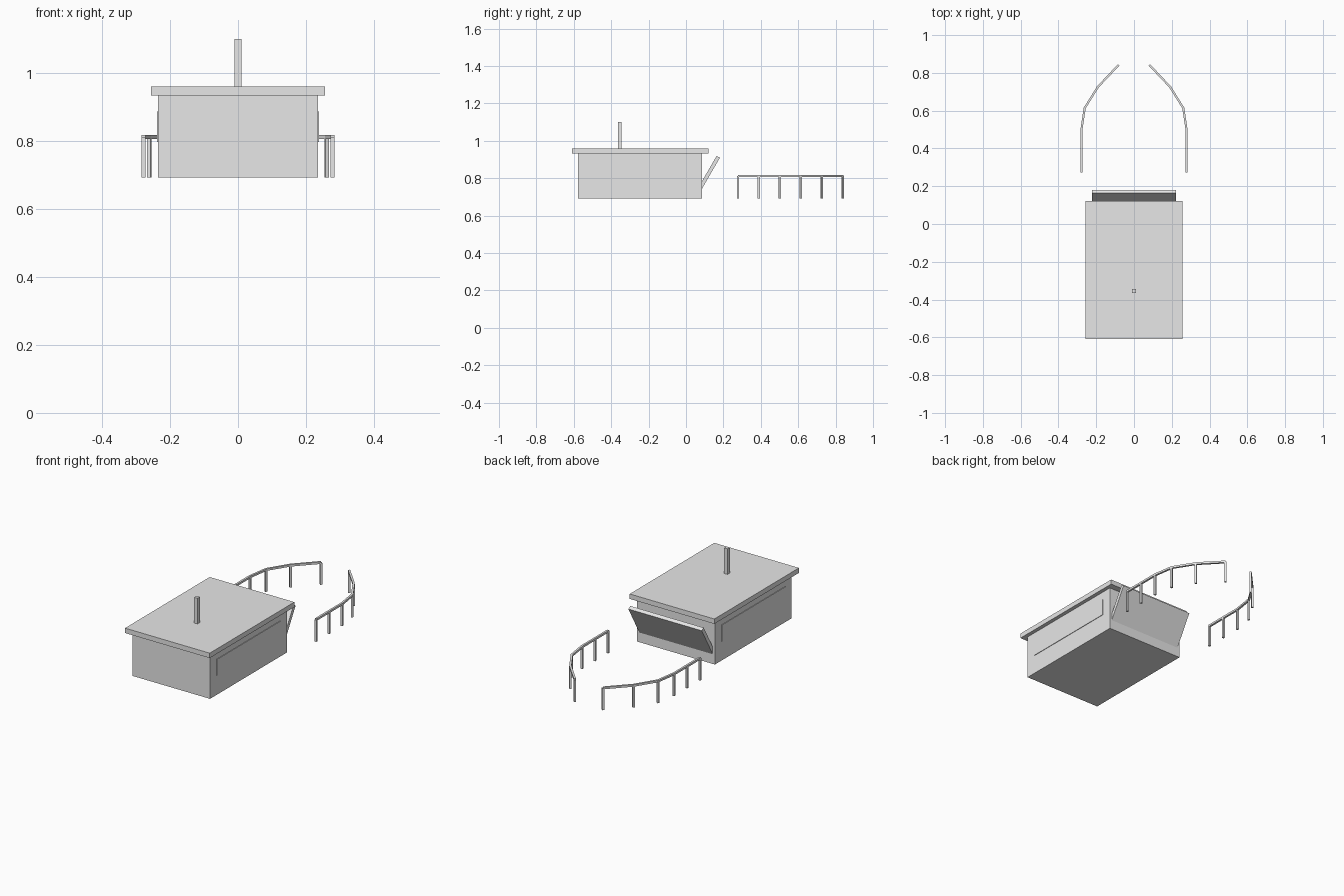
import bpy, bmesh
from math import radians
from mathutils import Vector, Matrix

cube = bpy.data.objects.get("Cube")
if cube:
    bpy.data.objects.remove(cube, do_unlink=True)

grey = bpy.data.materials.new("plain_grey")
grey.use_nodes = True
COLOUR = (0.8, 0.8, 0.8, 1)
grey.diffuse_color = COLOUR
grey.node_tree.nodes["Principled BSDF"].inputs["Base Color"].default_value = COLOUR


def finish(name, bm):
    bmesh.ops.recalc_face_normals(bm, faces=bm.faces)
    mesh = bpy.data.meshes.new(name)
    bm.to_mesh(mesh)
    bm.free()
    mesh.materials.append(grey)
    obj = bpy.data.objects.new(name, mesh)
    bpy.context.scene.collection.objects.link(obj)
    return obj


def add_box(bm, low, high):
    low, high = Vector(low), Vector(high)
    place = Matrix.Translation((low + high) / 2) @ Matrix.Diagonal(high - low).to_4x4()
    return bmesh.ops.create_cube(bm, size=1, matrix=place)["verts"]


def box(name, low, high):
    bm = bmesh.new()
    add_box(bm, low, high)
    return finish(name, bm)


BASE = 0.692
BACK = 0.086

# Cabin, flat roof and mast
box("cabin_body", (-0.235, -0.577, BASE), (0.235, BACK, 0.933))
box("flat_roof", (-0.256, -0.61, 0.933), (0.256, 0.121, 0.96))
box("roof_mast", (-0.01, -0.364, 0.96), (0.01, -0.344, 1.1))

# Shallow plates on the long sides
for side, name in ((1, "left_side_panel"), (-1, "right_side_panel")):
    xs = sorted((side * 0.233, side * 0.238))
    box(name, (xs[0], -0.52, 0.797), (xs[1], 0.03, 0.887))

# Hatch propped open at the back, hinged on its lower edge
bm = bmesh.new()
add_box(bm, (-0.222, -0.02, 0), (0.222, 0, 0.19))
bmesh.ops.rotate(bm, verts=bm.verts, matrix=Matrix.Rotation(radians(-30), 3, 'X'))
bmesh.ops.translate(bm, verts=bm.verts, vec=(0, BACK, 0.745))
finish("back_hatch", bm)

# Handrails: a mitred square bar on a row of posts
PATH = [Vector(p) for p in ((0.278, 0.277), (0.278, 0.389), (0.278, 0.501),
                            (0.261, 0.614), (0.191, 0.726), (0.085, 0.838))]
HALF = 0.0055
TOP = 0.817


def handrail(name, side):
    bm = bmesh.new()
    rings = []
    for i, p in enumerate(PATH):
        before = (p - PATH[i - 1]).normalized() if i else Vector((0, 1))
        after = (PATH[i + 1] - p).normalized() if i + 1 < len(PATH) else before
        along = (before + after).normalized()
        out = Vector((along.y, -along.x)) * HALF / along.dot(after)
        rings.append([bm.verts.new((*(p + out * s), z)) for s, z in
                      ((-1, TOP - 2 * HALF), (1, TOP - 2 * HALF), (1, TOP), (-1, TOP))])
        # Post turned to follow the bar
        post = add_box(bm, (-HALF, -HALF, BASE), (HALF, HALF, TOP - HALF))
        turn = Vector((0, 1)).angle_signed(along)
        bmesh.ops.rotate(bm, verts=post, matrix=Matrix.Rotation(-turn, 3, 'Z'))
        bmesh.ops.translate(bm, verts=post, vec=(p.x, p.y, 0))
    for a, b in zip(rings, rings[1:]):
        for k in range(4):
            j = (k + 1) % 4
            bm.faces.new((a[k], a[j], b[j], b[k]))
    bm.faces.new(rings[0])
    bm.faces.new(rings[-1])
    bmesh.ops.scale(bm, verts=bm.verts, vec=(side, 1, 1))
    finish(name, bm)


handrail("left_handrail", 1)
handrail("right_handrail", -1)
